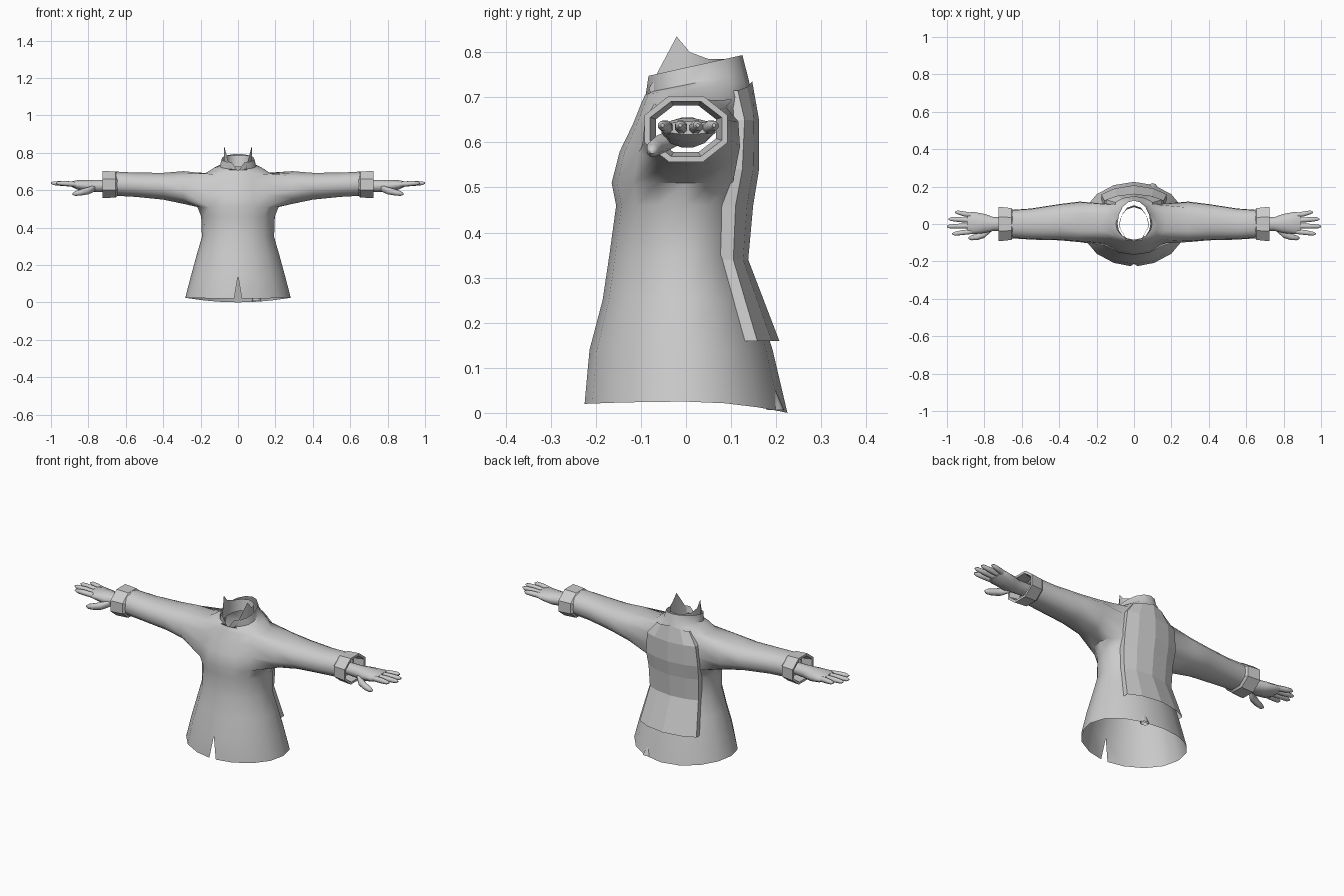
import bpy, bmesh, math
from mathutils import Vector

if "Cube" in bpy.data.objects:
    bpy.data.objects.remove(bpy.data.objects["Cube"])

def finish(bm, name, angle=40, mirror=False, flat=False):
    bmesh.ops.recalc_face_normals(bm, faces=bm.faces[:])
    me = bpy.data.meshes.new(name)
    bm.to_mesh(me)
    bm.free()
    ob = bpy.data.objects.new(name, me)
    bpy.context.collection.objects.link(ob)
    if mirror:
        ob.modifiers.new("Mirror", 'MIRROR')
    if not flat:
        bpy.ops.object.select_all(action='DESELECT')
        ob.select_set(True)
        bpy.context.view_layer.objects.active = ob
        bpy.ops.object.shade_smooth_by_angle(angle=math.radians(angle))
    return ob

def skin(bm, rows, closed=True):
    n = len(rows[0])
    for a, b in zip(rows, rows[1:]):
        for i in range(n if closed else n - 1):
            j = (i + 1) % n
            bm.faces.new((a[i], a[j], b[j], b[i]))

def x_ring(bm, x, cy, cz, ry, rz, n):
    return [bm.verts.new((x, cy + ry * math.cos(2 * math.pi * (i + .5) / n),
                          cz + rz * math.sin(2 * math.pi * (i + .5) / n))) for i in range(n)]

def tube(bm, pts, n=8):
    # tapered tube along mostly-x path, points are (x, y, z, radius)
    rows = [x_ring(bm, x, y, z, r, r, n) for x, y, z, r in pts]
    skin(bm, rows)
    bm.faces.new(rows[0])
    bm.faces.new(rows[-1])

# --- coat: torso rings (z, half width, front depth, back depth, tilt)
N = 16
TORSO = [(.02, .282, .225, .225, 0), (.14, .252, .214, .192, 0), (.25, .222, .185, .158, 0),
         (.35, .193, .17, .128, 0), (.46, .197, .155, .135, 0), (.51, .217, .165, .147, 0),
         (.58, .21, .147, .152, 0), (.64, .20, .118, .152, 0), (.69, .175, .10, .146, .05),
         (.718, .13, .09, .14, .12), (.728, .097, .083, .135, .2), (.766, .088, .09, .125, .22)]
bm = bmesh.new()
R = []
for j, (z, w, f, b, t) in enumerate(TORSO):
    row = []
    for k in range(N):
        a = 2 * math.pi * k / N
        s = math.sin(a)
        y = s * (b if s > 0 else f)
        zz = z + t * y
        if j == 0:
            zz = .025 - (.025 * s * s if s > 0 else .005 * s * s)
        if k == 12 and j >= 10:
            zz -= .025 if j == 10 else .045      # V dip at the throat
        row.append(bm.verts.new((w * math.cos(a), y, zz)))
    R.append(row)
LO, HI = 5, 8                                     # armhole rows
for j in range(len(R) - 1):
    for k in range(N):
        if LO <= j < HI and (k in (14, 15, 0, 1) or k in (6, 7, 8, 9)):
            continue
        q = (k + 1) % N
        bm.faces.new((R[j][k], R[j][q], R[j + 1][q], R[j + 1][k]))

# sleeves grow from the armhole loops (x, cy, cz, ry, rz)
SLEEVE = [(.29, .012, .614, .112, .088), (.40, .01, .621, .1, .072),
          (.55, 0, .629, .086, .065), (.66, 0, .635, .078, .065)]
for side, c in ((1, 0), (-1, 8)):
    ks = [(c + d) % N for d in range(-2, 3)]
    loop = [R[LO][k] for k in ks] + [R[j][ks[-1]] for j in range(LO + 1, HI)]
    loop += [R[HI][k] for k in reversed(ks)] + [R[j][ks[0]] for j in range(HI - 1, LO, -1)]
    ang = [math.atan2((v.co.z - .605) / .09, (v.co.y - .01) / .1) for v in loop]
    rows = [loop]
    for x, cy, cz, ry, rz in SLEEVE:
        rows.append([bm.verts.new((side * x, cy + ry * math.cos(a), cz + rz * math.sin(a))) for a in ang])
    skin(bm, rows)

# front slit
e = bm.edges.get((R[0][12], R[1][12]))
bmesh.ops.split_edges(bm, edges=[e])
for v in bm.verts:
    if abs(v.co.x) < 1e-4 and v.co.y < -.2 and v.co.z < .1:
        v.co.x = .02 if v.link_faces[0].calc_center_median().x > 0 else -.02
finish(bm, "coat", 50)

# --- turned cuffs
bm = bmesh.new()
rows = [x_ring(bm, x, 0, .63, ry, rz, 8) for x, ry, rz in
        ((.645, .08, .066), (.655, .092, .075), (.725, .1, .079), (.725, .086, .066), (.67, .072, .056))]
skin(bm, rows)
finish(bm, "cuff", 30, mirror=True)

# --- hands: palm, four fingers, thumb
bm = bmesh.new()
rows = [x_ring(bm, *p, 12) for p in
        ((.66, 0, .625, .036, .03), (.75, 0, .622, .038, .034), (.80, .003, .622, .053, .034),
         (.86, .005, .628, .062, .026), (.89, .006, .632, .056, .015))]
skin(bm, rows)
bm.faces.new(rows[0])
bm.faces.new(rows[-1])
for y0, y1, tip in ((-.04, -.052, .972), (-.01, -.013, 1.0), (.02, .026, .992), (.047, .062, .957)):
    mid = (.865 + tip) / 2
    tube(bm, [(.865, y0, .631, .014), (mid, (y0 + y1) / 2, .635, .0145),
              (tip - .014, y1, .637, .011), (tip, y1, .638, .004)])
tube(bm, [(.765, -.025, .61, .018), (.80, -.055, .597, .021), (.84, -.07, .588, .018),
          (.87, -.074, .582, .014), (.885, -.075, .58, .005)])
finish(bm, "hand", 60, mirror=True)

# --- inner collar with two raised points
bm = bmesh.new()
low, high = [], []
steps = [-55, -12, 5, 30, 60, 90, 120, 150, 175, 192, 235]
tops = [.72, .835, .80, .785, .785, .785, .785, .785, .80, .835, .72]
for d, zt in zip(steps, tops):
    a = math.radians(d)
    y = .1 * math.sin(a)
    low.append(bm.verts.new((.078 * math.cos(a), y * .9, .705 + .2 * y)))
    high.append(bm.verts.new((.075 * math.cos(a), y, zt)))
skin(bm, [low, high], closed=False)
finish(bm, "inner_collar", 40)

# --- flat-faced back panel (z, half width, centre y, side y)
bm = bmesh.new()
rows = []
for z, w, yc, ys in ((.735, .10, .147, .115), (.65, .15, .162, .13), (.54, .16, .162, .125),
                     (.46, .155, .149, .11), (.34, .15, .138, .105), (.16, .175, .207, .158)):
    ym = yc * .65 + ys * .35
    xs = [(-w, ys - .035), (-w, ys), (-w * .6, ym), (0, yc), (w * .6, ym), (w, ys), (w, ys - .035)]
    rows.append([bm.verts.new((x, y, z - (.02 * abs(x) / w if z > .7 else 0))) for x, y in xs])
skin(bm, rows, closed=False)
finish(bm, "back_panel", flat=True)

# --- small pleat at the back hem
bm = bmesh.new()
tip = bm.verts.new((.09, .182, .105))
base = [bm.verts.new((.1 + .025 * math.cos(i * math.pi / 4), .198 + .02 * math.sin(i * math.pi / 4), .006))
        for i in range(8)]
mid = [bm.verts.new(tuple(v.co * .35 + Vector((.09, .182, .105)) * .65 + Vector((0, 0, -.01)))) for v in base]
skin(bm, [base, mid])
for i in range(8):
    bm.faces.new((mid[i], mid[(i + 1) % 8], tip))
finish(bm, "hem_pleat", 50)
